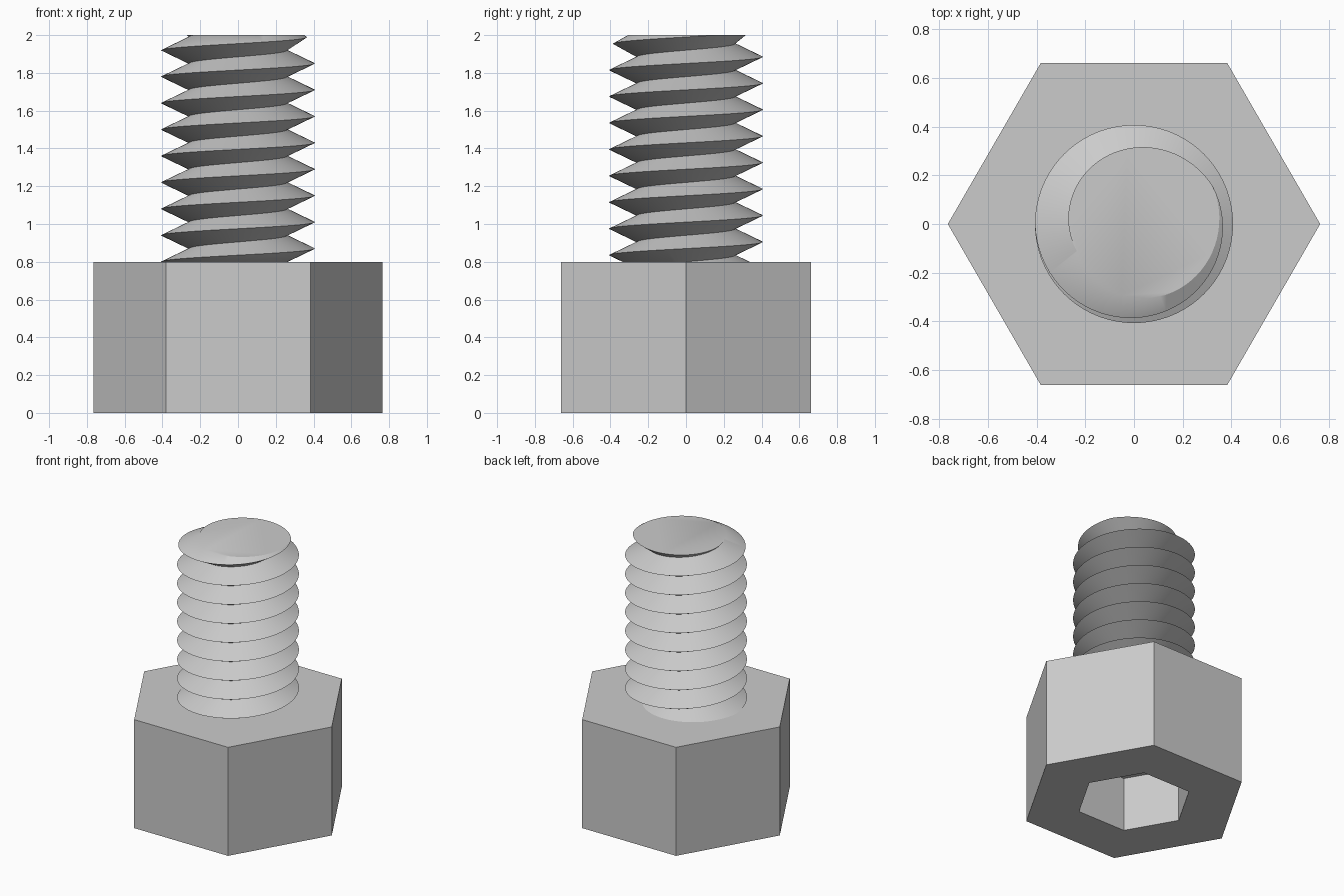
import bpy, bmesh
from math import cos, sin, pi

cube = bpy.data.objects.get("Cube")
if cube:
    bpy.data.objects.remove(cube, do_unlink=True)

steel = bpy.data.materials.new("light grey steel")
steel.use_nodes = True
colour = (0.6, 0.6, 0.6, 1)
steel.diffuse_color = colour
steel.node_tree.nodes["Principled BSDF"].inputs["Base Color"].default_value = colour


def finish(name, bm):
    bmesh.ops.recalc_face_normals(bm, faces=bm.faces)
    mesh = bpy.data.meshes.new(name)
    bm.to_mesh(mesh)
    bm.free()
    mesh.materials.append(steel)
    obj = bpy.data.objects.new(name, mesh)
    bpy.context.collection.objects.link(obj)
    return obj


# Hexagonal head with a hexagonal socket in its underside
bm = bmesh.new()
rings = []
for r, z in [(0.39, 0.4), (0.39, 0), (0.765, 0), (0.765, 0.8)]:
    rings.append([bm.verts.new((r * cos(k * pi / 3), r * sin(k * pi / 3), z))
                  for k in range(6)])
for a, b in zip(rings, rings[1:]):
    for k in range(6):
        n = (k + 1) % 6
        bm.faces.new((a[k], a[n], b[n], b[k]))
bm.faces.new(rings[0])
bm.faces.new(rings[-1])
finish("hex_head", bm)

# Threaded shaft: crest and root helices joined into V flanks
PITCH, STEPS, TURNS = 0.14, 72, 12
CREST, ROOT, START = 0.407, 0.26, 0.59
bm = bmesh.new()
crest, root = [], []
for i in range(STEPS * TURNS + 1):
    a = 2 * pi * i / STEPS
    z = START + PITCH * i / STEPS
    r = CREST - max(0, z - 1.92) * 0.6      # thread fades at the tip
    crest.append(bm.verts.new((r * cos(a), r * sin(a), z)))
    root.append(bm.verts.new((ROOT * cos(a), ROOT * sin(a), z + PITCH / 2)))
for i in range(STEPS * TURNS):
    bm.faces.new((crest[i], crest[i + 1], root[i + 1], root[i]))
    j = i + STEPS
    if j < STEPS * TURNS:
        bm.faces.new((root[i], root[i + 1], crest[j + 1], crest[j]))


def trim(z, up):
    geom = bm.verts[:] + bm.edges[:] + bm.faces[:]
    cut = bmesh.ops.bisect_plane(bm, geom=geom, dist=1e-6, plane_co=(0, 0, z),
                                 plane_no=(0, 0, up), clear_outer=True)
    edges = [e for e in cut["geom_cut"] if isinstance(e, bmesh.types.BMEdge)]
    bmesh.ops.contextual_create(bm, geom=edges)


# Flat ends at the tip and where the shaft meets the head
trim(2.0, 1)
trim(0.795, -1)
shaft = finish("threaded_shaft", bm)
bpy.ops.object.select_all(action="DESELECT")
shaft.select_set(True)
bpy.context.view_layer.objects.active = shaft
bpy.ops.object.shade_smooth_by_angle(angle=pi / 6)
